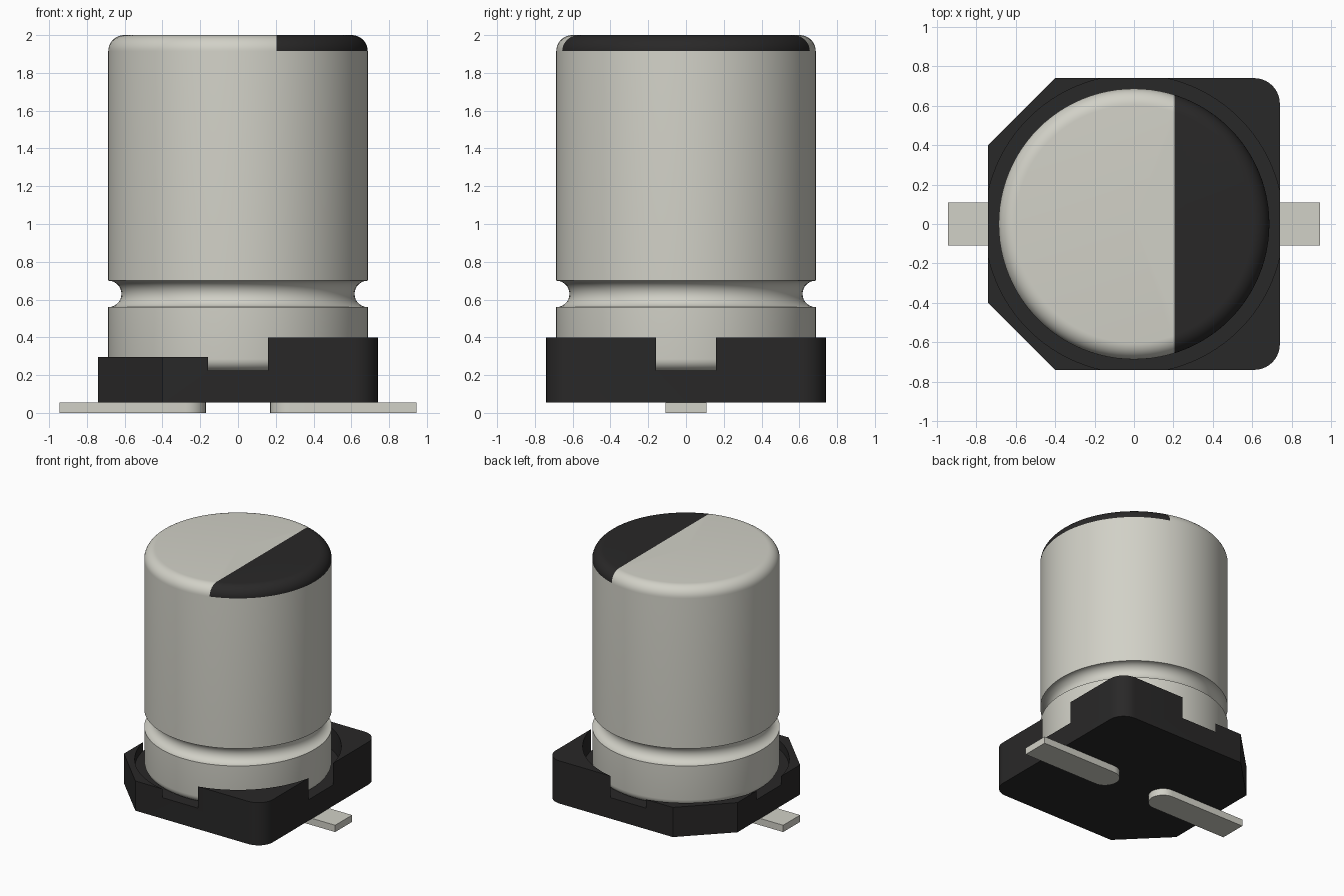
import bpy, bmesh
from math import cos, sin, pi
from mathutils import Vector

if "Cube" in bpy.data.objects:
    bpy.data.objects.remove(bpy.data.objects["Cube"])


def material(name, rgb):
    m = bpy.data.materials.new(name)
    m.use_nodes = True
    colour = (*rgb, 1)
    m.diffuse_color = colour
    m.node_tree.nodes["Principled BSDF"].inputs["Base Color"].default_value = colour
    return m


metal = material("warm_grey_metal", (0.64, 0.635, 0.57))
black = material("black_plastic", (0.022, 0.021, 0.021))


def arc(cx, cy, r, start, end, steps):
    """Points on a circular arc, angles in half turns."""
    angles = [pi * (start + (end - start) * i / steps) for i in range(steps + 1)]
    return [(cx + r * cos(a), cy + r * sin(a)) for a in angles]


def finish(name, bm, mats):
    bmesh.ops.recalc_face_normals(bm, faces=bm.faces)
    mesh = bpy.data.meshes.new(name)
    bm.to_mesh(mesh)
    bm.free()
    ob = bpy.data.objects.new(name, mesh)
    bpy.context.collection.objects.link(ob)
    for m in mats:
        mesh.materials.append(m)
    return ob


def smooth(ob):
    bpy.ops.object.select_all(action="DESELECT")
    ob.select_set(True)
    bpy.context.view_layer.objects.active = ob
    bpy.ops.object.shade_smooth_by_angle(angle=pi / 6)


def prism(name, outline, z0, z1, mat):
    bm = bmesh.new()
    face = bm.faces.new([bm.verts.new((x, y, z0)) for x, y in outline])
    top = bmesh.ops.extrude_face_region(bm, geom=[face])["geom"]
    verts = [v for v in top if isinstance(v, bmesh.types.BMVert)]
    bmesh.ops.translate(bm, verts=verts, vec=(0, 0, z1 - z0))
    return finish(name, bm, [mat])


def cut(ob, cutter):
    cutter.hide_render = True
    mod = ob.modifiers.new("cut", "BOOLEAN")
    mod.operation = "DIFFERENCE"
    mod.solver = "EXACT"
    mod.object = cutter
    bpy.context.view_layer.objects.active = ob
    bpy.ops.object.modifier_apply(modifier=mod.name)
    bpy.data.objects.remove(cutter)


# Base: square with two rounded and two chamfered corners
half, chamfer, corner = 0.74, 0.40, 0.13
inset = half - corner
outline = (arc(inset, -inset, corner, -0.5, 0, 10) + arc(inset, inset, corner, 0, 0.5, 10)
           + [(-chamfer, half), (-half, chamfer), (-half, -chamfer), (-chamfer, -half)])
floor = 0.225
base = prism("base", outline, 0.055, 0.40, black)

# Round pocket that breaks through each side, and a lower wall on the chamfered half
cut(base, prism("pocket_cutter", arc(0, 0, 0.757, 0, 2, 128)[:-1], floor, 0.6, black))
step = [(-1, -1), (0, -1), (0, 1), (-1, 1)]
cut(base, prism("step_cutter", step, 0.295, 0.6, black))
smooth(base)

# Can: lathed profile with rounded ends and a crimped groove
radius, foot, shoulder, groove = 0.687, 0.06, 0.085, 0.07
profile = ([(0, floor)]
           + arc(radius - foot, floor + foot, foot, -0.5, 0, 6)
           + arc(radius, 0.63, groove, 1.5, 0.5, 14)
           + arc(radius - shoulder, 2 - shoulder, shoulder, 0, 0.5, 10)
           + [(0, 2)])
bm = bmesh.new()
verts = [bm.verts.new((x, 0, z)) for x, z in profile]
edges = [bm.edges.new(pair) for pair in zip(verts, verts[1:])]
bmesh.ops.spin(bm, geom=verts + edges, cent=(0, 0, 0), axis=(0, 0, 1),
               angle=2 * pi, steps=96, use_duplicate=False)
bmesh.ops.remove_doubles(bm, verts=bm.verts, dist=0.0001)

# Polarity mark: a segment of the top and its rounded rim
mark_x = 0.205
rim = [f for f in bm.faces if f.calc_center_median().z > 2 - shoulder]
rim_geom = set(rim) | {e for f in rim for e in f.edges} | {v for f in rim for v in f.verts}
bmesh.ops.bisect_plane(bm, geom=list(rim_geom), dist=0.00001,
                       plane_co=Vector((mark_x, 0, 0)), plane_no=Vector((1, 0, 0)))
for f in bm.faces:
    c = f.calc_center_median()
    f.material_index = int(c.z > 2 - shoulder and c.x > mark_x)
smooth(finish("can", bm, [metal, black]))

# Leads: flat strips with a round inner end
width, inner, outer = 0.108, 0.17, 0.945
strip = [(outer, -width), (outer, width)] + arc(inner + width, 0, width, 0.5, 1.5, 16)
for side, name in ((1, "left_lead"), (-1, "right_lead")):
    smooth(prism(name, [(side * x, y) for x, y in strip], 0, 0.055, metal))
